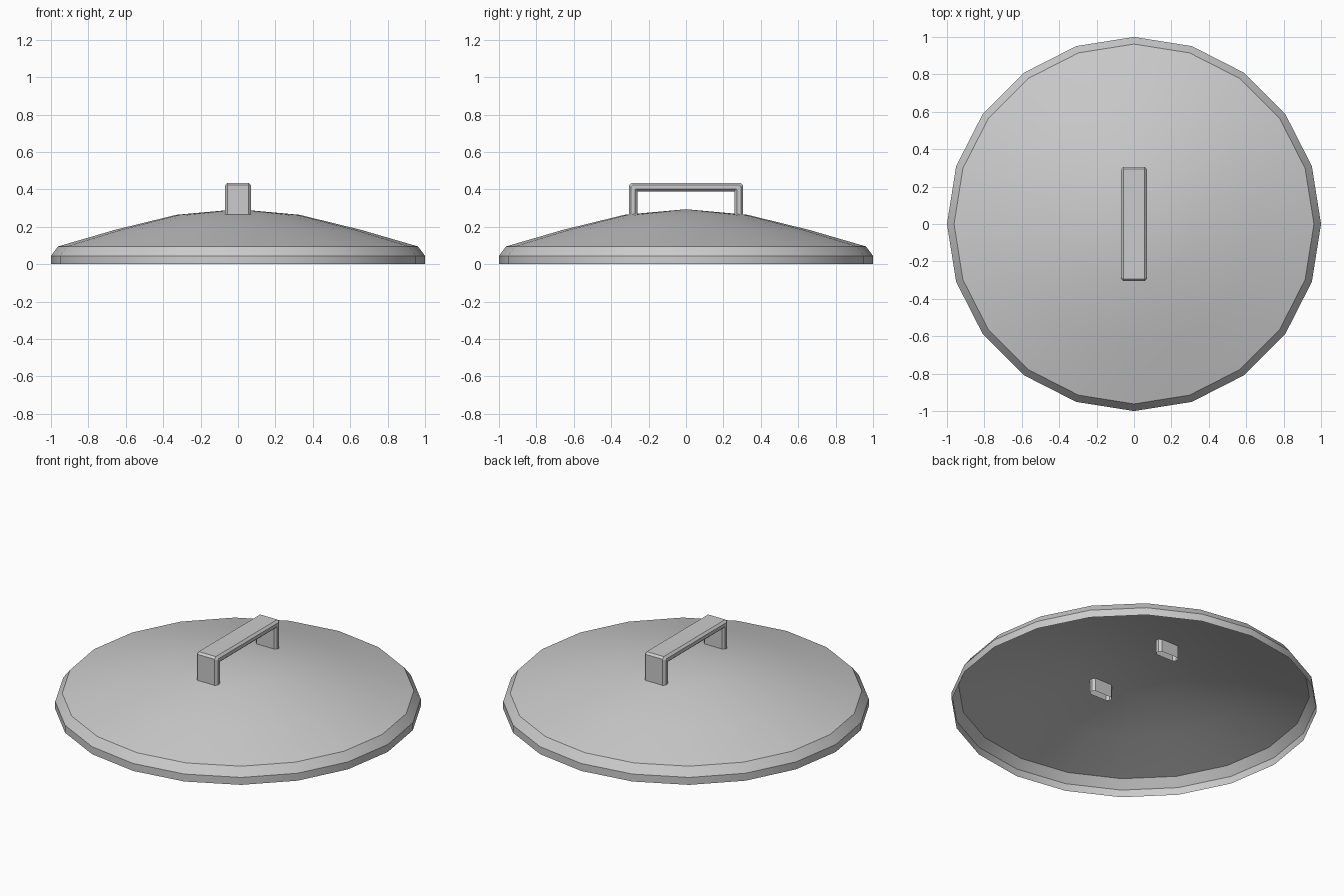
import bpy, bmesh
from math import cos, sin, pi, radians

if "Cube" in bpy.data.objects:
    bpy.data.objects.remove(bpy.data.objects["Cube"])


def finish(bm, name, angle):
    """Turn a bmesh into a named, angle-smoothed object."""
    bmesh.ops.remove_doubles(bm, verts=bm.verts, dist=0.0005)
    bmesh.ops.recalc_face_normals(bm, faces=bm.faces)
    mesh = bpy.data.meshes.new(name)
    bm.to_mesh(mesh)
    bm.free()
    obj = bpy.data.objects.new(name, mesh)
    bpy.context.collection.objects.link(obj)
    bpy.ops.object.select_all(action='DESELECT')
    obj.select_set(True)
    bpy.context.view_layer.objects.active = obj
    bpy.ops.object.shade_smooth_by_angle(angle=radians(angle))
    return obj


def bridge(bm, a, b, closed=True):
    n = len(a)
    for i in range(n if closed else n - 1):
        j = (i + 1) % n
        bm.faces.new((a[i], a[j], b[j], b[i]))


# Lid: open, single-skin 20-sided dome with a chamfered rim
SIDES = 20
profile = [(1.0, 0.0), (1.0, 0.045), (0.962, 0.095), (0.66, 0.183), (0.33, 0.264)]
bm = bmesh.new()
rings = [[bm.verts.new((r * cos(2 * pi * i / SIDES), r * sin(2 * pi * i / SIDES), z))
          for i in range(SIDES)] for r, z in profile]
for lower, upper in zip(rings, rings[1:]):
    bridge(bm, lower, upper)
apex = bm.verts.new((0, 0, 0.294))
for i in range(SIDES):
    bm.faces.new((rings[-1][i], rings[-1][(i + 1) % SIDES], apex))
lid = finish(bm, "lid_dome", 30)
# the open shell must face outwards
if lid.data.polygons[-1].normal.z < 0:
    lid.data.flip_normals()

# Handle: chamfered section (x, depth from outer face) swept along a U, open at the feet
HALF, TOP, FOOT, THICK, CUT = 0.305, 0.435, 0.19, 0.045, 0.012
section = [(-0.07, CUT), (-0.057, 0), (0.057, 0), (0.07, CUT),
           (0.07, THICK - CUT), (0.057, THICK), (-0.057, THICK), (-0.07, THICK - CUT)]


def u_path(d):
    c = CUT * (1 - d / THICK)
    y, z = HALF - d, TOP - d
    side = [(y, FOOT), (y, z - c), (y - c, z)]
    return side + [(-py, pz) for py, pz in reversed(side)]


bm = bmesh.new()
strands = [[bm.verts.new((x, y, z)) for y, z in u_path(d)] for x, d in section]
for k, strand in enumerate(strands):
    bridge(bm, strand, strands[(k + 1) % len(strands)], closed=False)
finish(bm, "handle", 20)
